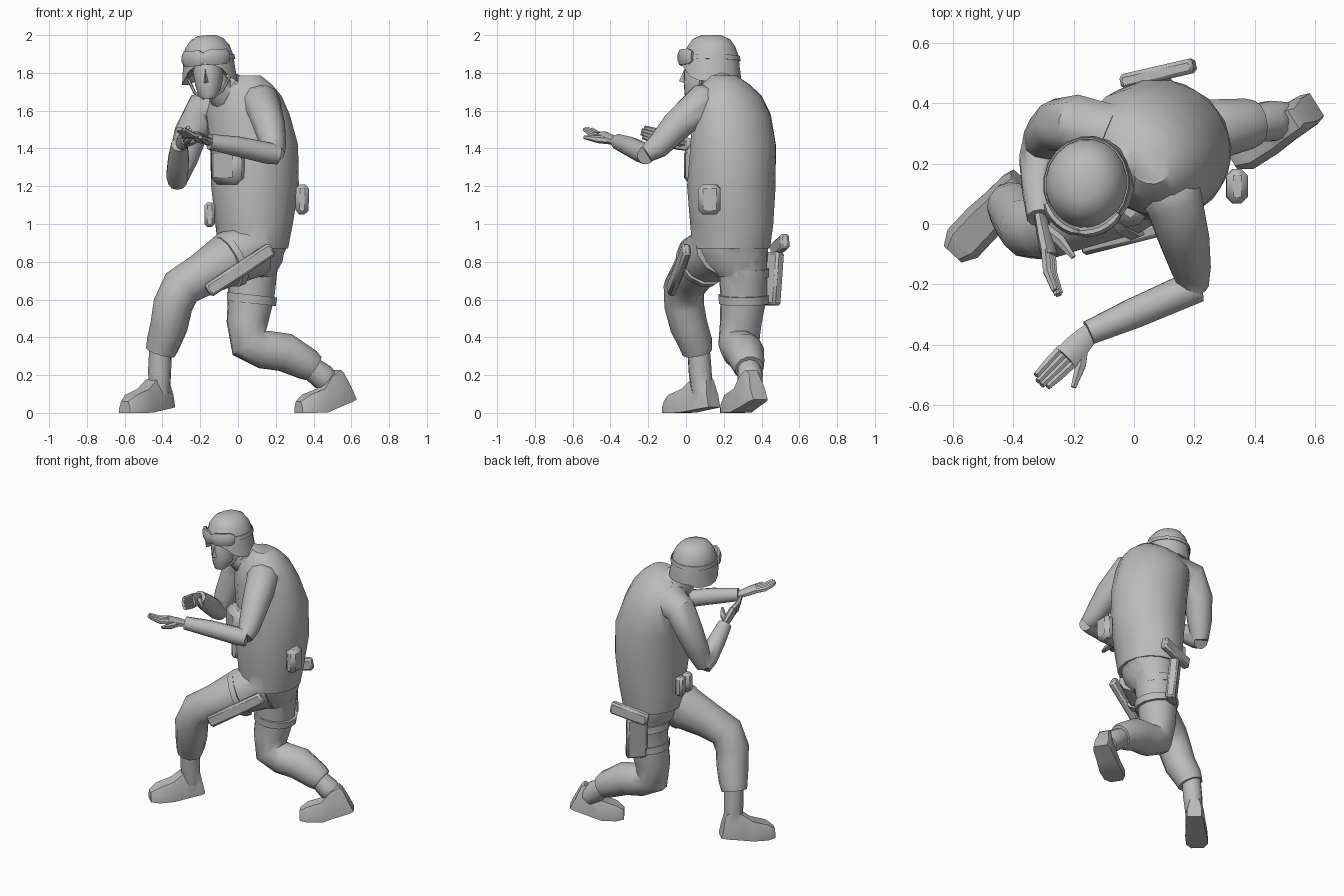
import bpy, math
from mathutils import Vector, Quaternion

cube = bpy.data.objects.get("Cube")
if cube:
    bpy.data.objects.remove(cube, do_unlink=True)

grey = bpy.data.materials.new("plain_grey")
grey.use_nodes = True
tone = (0.5, 0.5, 0.5, 1)
grey.diffuse_color = tone
grey.node_tree.nodes["Principled BSDF"].inputs["Base Color"].default_value = tone
parts = []


def finish(name, verts, faces):
    mesh = bpy.data.meshes.new(name)
    mesh.from_pydata(verts, [], faces)
    mesh.materials.append(grey)
    obj = bpy.data.objects.new(name, mesh)
    bpy.context.collection.objects.link(obj)
    parts.append(obj)
    return obj


def loft(name, rings, caps=True):
    """Skin a row of equal rings, with flat ends."""
    n = len(rings[0])
    verts = [p for ring in rings for p in ring]
    faces = []
    for k in range(len(rings) - 1):
        for i in range(n):
            j = (i + 1) % n
            faces.append((k * n + i, k * n + j, (k + 1) * n + j, (k + 1) * n + i))
    if caps:
        faces.append(tuple(reversed(range(n))))
        faces.append(tuple(range(len(verts) - n, len(verts))))
    return finish(name, verts, faces)


def limb(name, path, n=10, up=(0, 0, 1), flat=1.0):
    """Tube through (x, y, z, radius) points; flat squeezes it along up."""
    pts = [Vector(p[:3]) for p in path]
    rings, last, side = [], None, None
    for k, p in enumerate(pts):
        tangent = Vector()
        if k:
            tangent += (p - pts[k - 1]).normalized()
        if k < len(pts) - 1:
            tangent += (pts[k + 1] - p).normalized()
        tangent.normalize()
        if last is None:
            side = tangent.cross(Vector(up)).normalized()
        else:
            side = last.rotation_difference(tangent) @ side
        last, other, r = tangent, side.cross(tangent), path[k][3]
        angles = [math.tau * (i + 0.5) / n for i in range(n)]
        rings.append([p - side * r * math.cos(a) + other * r * flat * math.sin(a) for a in angles])
    return loft(name, rings)


def merge(base, others):
    """Weld overlapping parts into one outer skin."""
    for other in others:
        mod = base.modifiers.new("weld", 'BOOLEAN')
        mod.operation, mod.solver, mod.object = 'UNION', 'EXACT', other
        mod.use_self = True
    graph = bpy.context.evaluated_depsgraph_get()
    skin = bpy.data.meshes.new_from_object(base.evaluated_get(graph))
    base.modifiers.clear()
    base.data = skin
    for other in others:
        parts.remove(other)
        bpy.data.objects.remove(other, do_unlink=True)


def oval(x, y, z, rx, ry, turn=0.0, n=16):
    q = Quaternion((0, 0, 1), math.radians(turn))
    c = Vector((x, y, z))
    return [c + q @ Vector((rx * math.cos(math.tau * i / n), ry * math.sin(math.tau * i / n), 0))
            for i in range(n)]


def box(name, a, b, wide, deep, bevel=0.012):
    """Bevelled box running from a to b."""
    a, b = Vector(a), Vector(b)
    h = (b - a).length / 2
    verts = [(x, y, z) for x in (-h, h) for y in (-wide / 2, wide / 2) for z in (-deep / 2, deep / 2)]
    faces = [(0, 1, 3, 2), (4, 6, 7, 5), (0, 4, 5, 1), (2, 3, 7, 6), (0, 2, 6, 4), (1, 5, 7, 3)]
    obj = finish(name, verts, faces)
    obj.location = (a + b) / 2
    obj.rotation_mode = 'QUATERNION'
    obj.rotation_quaternion = (b - a).to_track_quat('X', 'Z')
    mod = obj.modifiers.new("edge", 'BEVEL')
    mod.width = bevel


def boot(name, heel, toe, lift, shaft):
    """Foot lofted from heel to toe, leaning forward as the heel lifts, with an ankle shaft."""
    heel, toe = Vector(heel + (0,)), Vector(toe + (0,))
    ahead = (toe - heel).normalized()
    side = ahead.cross(Vector((0, 0, 1)))
    rings = []
    for t, w, top in ((0, .045, .14), (.1, .056, .17), (.36, .06, .165),
                      (.58, .068, .125), (.86, .068, .095), (1, .04, .06)):
        low = max(0, lift * (1 - t / 0.6))
        profile = ((-1, 0), (1, 0), (1, .45), (.65, 1), (-.65, 1), (-1, .45))
        rings.append([heel.lerp(toe, t) + side * w * u + ahead * low * v + Vector((0, 0, low + top * v))
                      for u, v in profile])
    merge(loft(name, rings), [limb("shaft", shaft)])


def hand(name, wrist, tip, thumb, up):
    """Flat palm, four fingers and a thumb."""
    wrist, tip, thumb, up = Vector(wrist), Vector(tip), Vector(thumb), Vector(up)
    side = (tip - wrist).cross(up).normalized()
    knuckle = wrist.lerp(tip, 0.5)
    limb(name + "_palm", [(*wrist, .034), (*wrist.lerp(tip, .25), .044), (*knuckle, .046)],
         8, up, 0.55)
    for i in range(4):
        base = wrist.lerp(tip, 0.45) + side * (i - 1.5) * .021
        end = tip + side * (i - 1.5) * .018 - (tip - wrist) * .04 * abs(i - 1.5)
        mid = base.lerp(end, 0.5) - up.normalized() * .01
        limb(f"{name}_finger_{i + 1}", [(*base, .016), (*mid, .016), (*end, .011)], 6)
    limb(name + "_thumb", [(*wrist.lerp(tip, .15), .022), (*wrist.lerp(thumb, .6), .02), (*thumb, .01)], 6)


# Torso, hips and neck
torso = loft("clothed_body", [oval(*r) for r in (
    (.08, .24, .87, .185, .205, 0), (.085, .242, 1.0, .205, .22, 0), (.09, .24, 1.2, .232, .235, -20),
    (.085, .25, 1.42, .24, .225, -33), (.05, .24, 1.58, .235, .2, -33),
    (.04, .225, 1.68, .2, .165, -33), (.045, .21, 1.74, .14, .12, -33), (.05, .2, 1.785, .075, .065, -33))])
hips = loft("hips", [oval(*r) for r in (
    (.09, .27, .72, .1, .11), (.08, .255, .8, .155, .175), (.08, .24, .93, .18, .2))])
neck = limb("neck", [(-.02, .22, 1.62, .1), (-.09, .15, 1.7, .075), (-.14, .11, 1.78, .065)])
collar = limb("collar", [(-.01, .21, 1.65, .12), (-.05, .18, 1.72, .095), (-.07, .165, 1.745, .08)], 12)

# Sleeves
left_arm = limb("left_upper_arm", [(.06, .19, 1.64, .1), (.13, .08, 1.64, .1), (.165, -.05, 1.52, .085),
                                   (.188, -.15, 1.41, .067), (.2, -.21, 1.37, .048)])
left_fore = limb("left_forearm", [(.215, -.21, 1.365, .05), (.16, -.225, 1.375, .057),
                                  (0, -.295, 1.41, .053), (-.15, -.36, 1.435, .042)])
right_arm = limb("right_upper_arm", [(-.08, .29, 1.62, .11), (-.19, .33, 1.6, .1), (-.25, .325, 1.48, .09),
                                     (-.29, .29, 1.34, .077), (-.32, .26, 1.23, .052)])
right_fore = limb("right_forearm", [(-.32, .27, 1.22, .05), (-.322, .22, 1.26, .06),
                                    (-.315, .12, 1.34, .058), (-.31, .02, 1.42, .045)])

# Trousers
right_leg = limb("right_trouser", [(.09, .18, .87, .15), (-.04, .1, .82, .145), (-.19, .03, .73, .115),
                                   (-.3, -.01, .665, .11), (-.345, -.01, .57, .105), (-.365, .015, .46, .1),
                                   (-.395, .05, .37, .09), (-.41, .06, .32, .08)], 12)
left_leg = limb("left_trouser", [(.1, .27, .9, .16), (.08, .3, .78, .133), (.07, .305, .62, .125),
                                 (.05, .29, .48, .112), (.06, .28, .37, .11), (.14, .29, .335, .105),
                                 (.25, .31, .32, .105), (.37, .33, .255, .087), (.4, .335, .235, .075)], 12)
merge(torso, [hips, neck, collar, left_arm, left_fore, right_arm, right_fore, right_leg, left_leg])

# Hands and boots
hand("left_hand", (-.14, -.355, 1.43), (-.315, -.53, 1.505), (-.2, -.54, 1.46), (.1, .1, 1))
hand("right_hand", (-.31, .03, 1.415), (-.25, -.24, 1.49), (-.2, -.11, 1.45), (1, .3, .3))
boot("right_boot", (-.365, .15), (-.6, -.1), .03,
     [(-.41, .065, .36, .06), (-.415, .075, .22, .062), (-.415, .085, .1, .055)])
boot("left_boot", (.605, .395), (.32, .215), .07,
     [(.37, .33, .25, .06), (.45, .34, .19, .07), (.5, .35, .14, .055)])

# Chest, belt and leg gear
box("chest_rig", (-.13, .125, 1.31), (.03, .015, 1.31), .11, .2, .035)
box("left_hip_pouch", (.338, .125, 1.05), (.342, .125, 1.21), .115, .07, .022)
for i, y in enumerate((.2, .275)):
    box(f"belt_pouch_{i + 1}", (-.15, y, .985), (-.15, y, 1.115), .06, .055, .015)
box("thigh_case", (-.16, -.08, .645), (.18, .005, .87), .045, .075)
limb("right_thigh_strap", [(-.03, .095, .815, .15), (-.06, .08, .8, .147)], 12)
for i, z in enumerate((.74, .6)):
    limb(f"left_thigh_strap_{i + 1}", [(.075, .305, z + .025, .138), (.07, .305, z - .02, .135)], 12)
box("holster", (.07, .44, .57), (.05, .46, .85), .13, .06)
box("holster_grip", (-.04, .47, .86), (.2, .525, .91), .05, .08)

# Head, helmet and goggles, built facing forward and then placed together
start = len(parts)
loft("face", [oval(*r) for r in (
    (0, -.095, -.168, .032, .03), (0, -.075, -.145, .055, .06), (0, -.05, -.09, .072, .09),
    (0, -.04, -.03, .08, .1), (0, -.02, .05, .085, .1))])
finish("nose", [(-.016, -.13, -.085), (.016, -.13, -.085), (0, -.166, -.075), (0, -.138, -.01)],
       [(0, 1, 2), (0, 2, 3), (1, 3, 2), (0, 3, 1)])
shell = [oval(0, .005, z, rx, ry, 0, 20) for z, rx, ry in (
    (-.03, .12, .13), (-.065, .15, .16), (-.05, .147, .16), (.0, .141, .153), (.06, .134, .146),
    (.11, .118, .128), (.148, .088, .1), (.169, .045, .055))]
for ring in shell[:4]:
    for p in ring:
        front = max(0, -p.y / .16)
        p.z += .085 * front ** 2 - (.02 if abs(p.x) > .1 else 0)
loft("helmet", shell)
band = [oval(0, .005, z, .137 + w, .15 + w, 0, 20) for z, w in ((.035, .002), (.035, .007), (.06, .003), (.06, -.002))]
loft("goggle_strap", band, False)
arc = []
for i in range(-6, 7):
    a = math.radians(i * 10)
    arc.append((math.sin(a) * .14, -math.cos(a) * .157, .05, .028 if i in (-6, 0, 6) else .044))
limb("goggles", arc, 8, (0, 1, 0), 0.4)
for s, label in ((-1, "right"), (1, "left")):
    limb(label + "_chin_strap", [(s * .11, -.01, -.06, .008), (s * .075, -.07, -.13, .008),
                                 (s * .02, -.115, -.165, .008)], 6)
for obj in parts[start:]:
    obj.location = (-.155, .128, 1.83)
    obj.rotation_euler = (0, math.radians(-4), math.radians(-8))

# Smooth shading with crisp hard edges
bpy.ops.object.select_all(action='DESELECT')
for obj in parts:
    obj.select_set(True)
bpy.context.view_layer.objects.active = parts[0]
bpy.ops.object.shade_smooth_by_angle(angle=math.radians(40))
